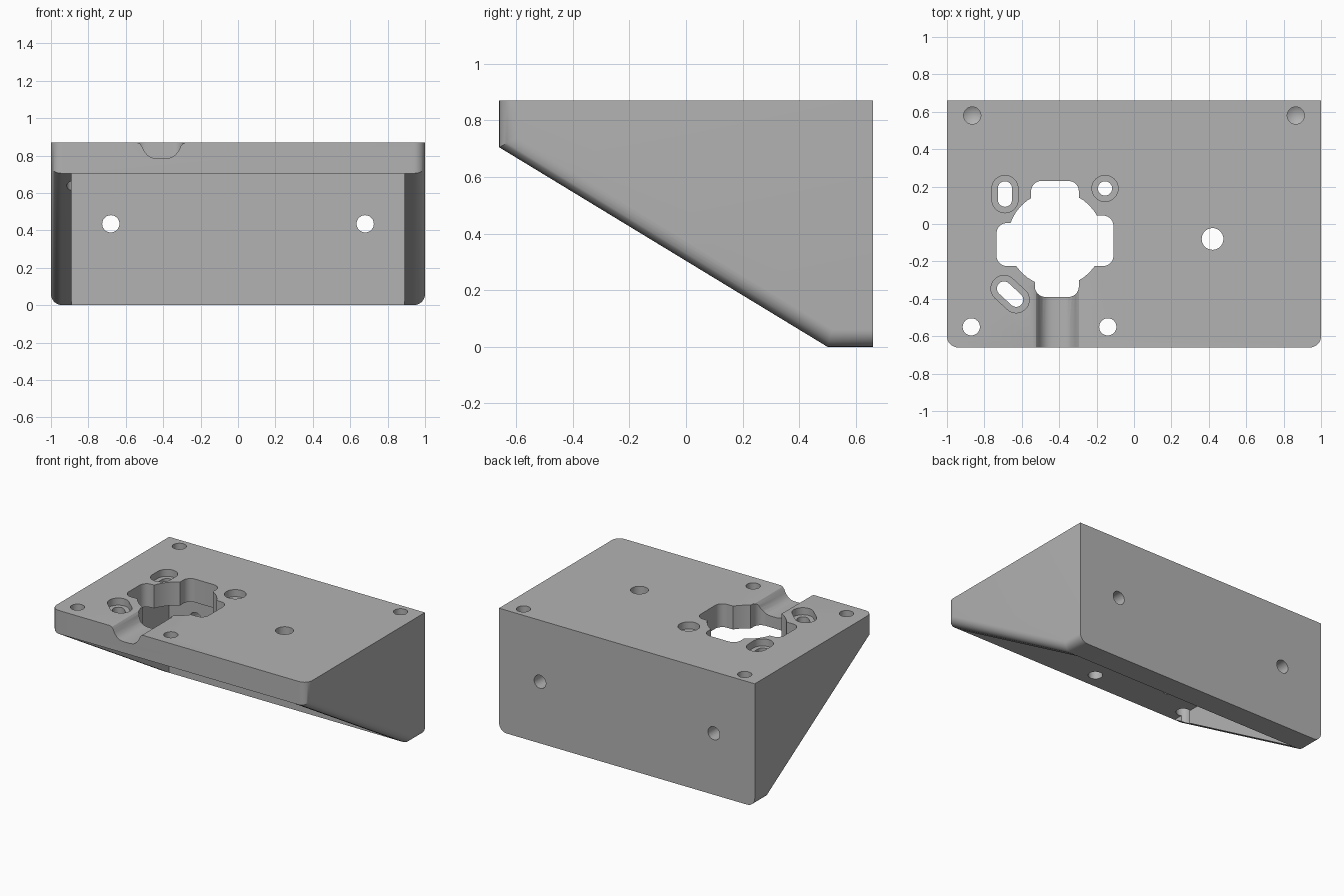
import bpy, bmesh, math
from mathutils import Vector, Matrix
from mathutils.geometry import convex_hull_2d

if "Cube" in bpy.data.objects:
    bpy.data.objects.remove(bpy.data.objects["Cube"])

TOP, UNDER = 0.87, 0.705      # top plate faces
FRONT, BACK = -0.66, 0.66

grey = bpy.data.materials.new("grey")
grey.diffuse_color = (0.45, 0.45, 0.45, 1)
grey.use_nodes = True
grey.node_tree.nodes["Principled BSDF"].inputs["Base Color"].default_value = grey.diffuse_color


def make_object(name, bm):
    bmesh.ops.recalc_face_normals(bm, faces=bm.faces)
    mesh = bpy.data.meshes.new(name)
    bm.to_mesh(mesh)
    bm.free()
    ob = bpy.data.objects.new(name, mesh)
    mesh.materials.append(grey)
    bpy.context.collection.objects.link(ob)
    return ob


def extrude(verts, vec):
    """Solid from a flat outline swept along vec."""
    bm = bmesh.new()
    face = bm.faces.new([bm.verts.new(v) for v in verts])
    ext = bmesh.ops.extrude_face_region(bm, geom=[face])
    moved = [g for g in ext["geom"] if isinstance(g, bmesh.types.BMVert)]
    bmesh.ops.translate(bm, verts=moved, vec=vec)
    return bm


def rounded(centres, r, n=40):
    """Outline wrapped around equal circles: hole, slot or rounded box."""
    pts = [Vector((x + r * math.cos(2 * math.pi * i / n), y + r * math.sin(2 * math.pi * i / n)))
           for x, y in centres for i in range(n)]
    return [pts[i] for i in convex_hull_2d(pts)]


def box_centres(x0, x1, y0, y1, r):
    return [(x, y) for x in (x0 + r, x1 - r) for y in (y0 + r, y1 - r)]


# Wedge body with rounded outer side edges
profile = [(FRONT, TOP), (BACK, TOP), (BACK, 0), (0.5, 0), (FRONT, UNDER)]
bm = extrude([(-1, y, z) for y, z in profile], (2, 0, 0))
bm.edges.ensure_lookup_table()
sides = [e for e in bm.edges
         if abs(e.verts[0].co.x - e.verts[1].co.x) < 1e-4
         and not all(v.co.z > TOP - 1e-4 for v in e.verts)
         and not all(v.co.y > BACK - 1e-4 for v in e.verts)]
bmesh.ops.bevel(bm, geom=sides, offset=0.06, segments=8, profile=0.5, affect='EDGES')
body = make_object("bracket_body", bm)


def cut(bm):
    cutter = make_object("cutter", bm)
    cutter.hide_render = True
    mod = body.modifiers.new("cut", 'BOOLEAN')
    mod.operation, mod.solver, mod.object = 'DIFFERENCE', 'EXACT', cutter
    bpy.context.view_layer.objects.active = body
    bpy.ops.object.modifier_apply(modifier=mod.name)
    bpy.data.objects.remove(cutter)


def cut_down(centres, r, z0=-0.2):
    cut(extrude([(p.x, p.y, z0) for p in rounded(centres, r)], (0, 0, 1.2 - z0)))


# Open space between the two side gussets
cut(extrude([(-0.89, -1, -1), (0.89, -1, -1), (0.89, 0.5, -1), (-0.89, 0.5, -1)],
            (0, 0, UNDER + 1)))

# Large opening: a disc with four rounded notches
cut_down([(-0.42, -0.08)], 0.255, 0.4)
for x0, x1, y0, y1 in ((-0.55, -0.295, -0.08, 0.23), (-0.53, -0.295, -0.39, -0.08),
                       (-0.735, -0.42, -0.225, 0.005), (-0.42, -0.11, -0.225, 0.045)):
    cut_down(box_centres(x0, x1, y0, y1, 0.055), 0.055, 0.4)

# Channel from the opening to the front edge
half = [(0.17, 0.95), (0.13, TOP), (0.115, 0.864), (0.104, 0.85), (0.094, 0.828),
        (0.077, 0.805), (0.055, 0.79), (0.03, 0.785)]
outline = [(-0.41 + x, z) for x, z in half] + [(-0.41 - x, z) for x, z in reversed(half)]
cut(extrude([(x, -0.8, z) for x, z in outline], (0, 0.47, 0)))

# Recessed slots and recessed hole
for centres in ([(-0.69, 0.13), (-0.69, 0.19)], [(-0.155, 0.19)],
                [(-0.695, -0.345), (-0.63, -0.405)]):
    cut_down(centres, 0.07, TOP - 0.05)
    cut_down(centres, 0.038)

# Plain through holes in the top plate
for x, y, r in ((0.42, -0.08, 0.058), (-0.87, -0.55, 0.046), (-0.14, -0.55, 0.046)):
    cut_down([(x, y)], r)

# Blind drilled holes with pointed ends near the back corners
for x in (-0.865, 0.865):
    bm = extrude([(p.x, p.y, 0.62) for p in rounded([(x, 0.58)], 0.046)], (0, 0, 0.4))
    low = [f for f in bm.faces if all(v.co.z < 0.63 for v in f.verts)]
    tip = bmesh.ops.poke(bm, faces=low)["verts"][0]
    tip.co.z -= 0.028
    cut(bm)

# Mounting holes through the back plate
for x in (-0.68, 0.68):
    cut(extrude([(p.x, 0.3, p.y) for p in rounded([(x, 0.435)], 0.046)], (0, 0.6, 0)))

# Smooth the round surfaces, keep sharp edges
bpy.ops.object.select_all(action='DESELECT')
body.select_set(True)
bpy.context.view_layer.objects.active = body
bpy.ops.object.shade_smooth_by_angle(angle=math.radians(28))
